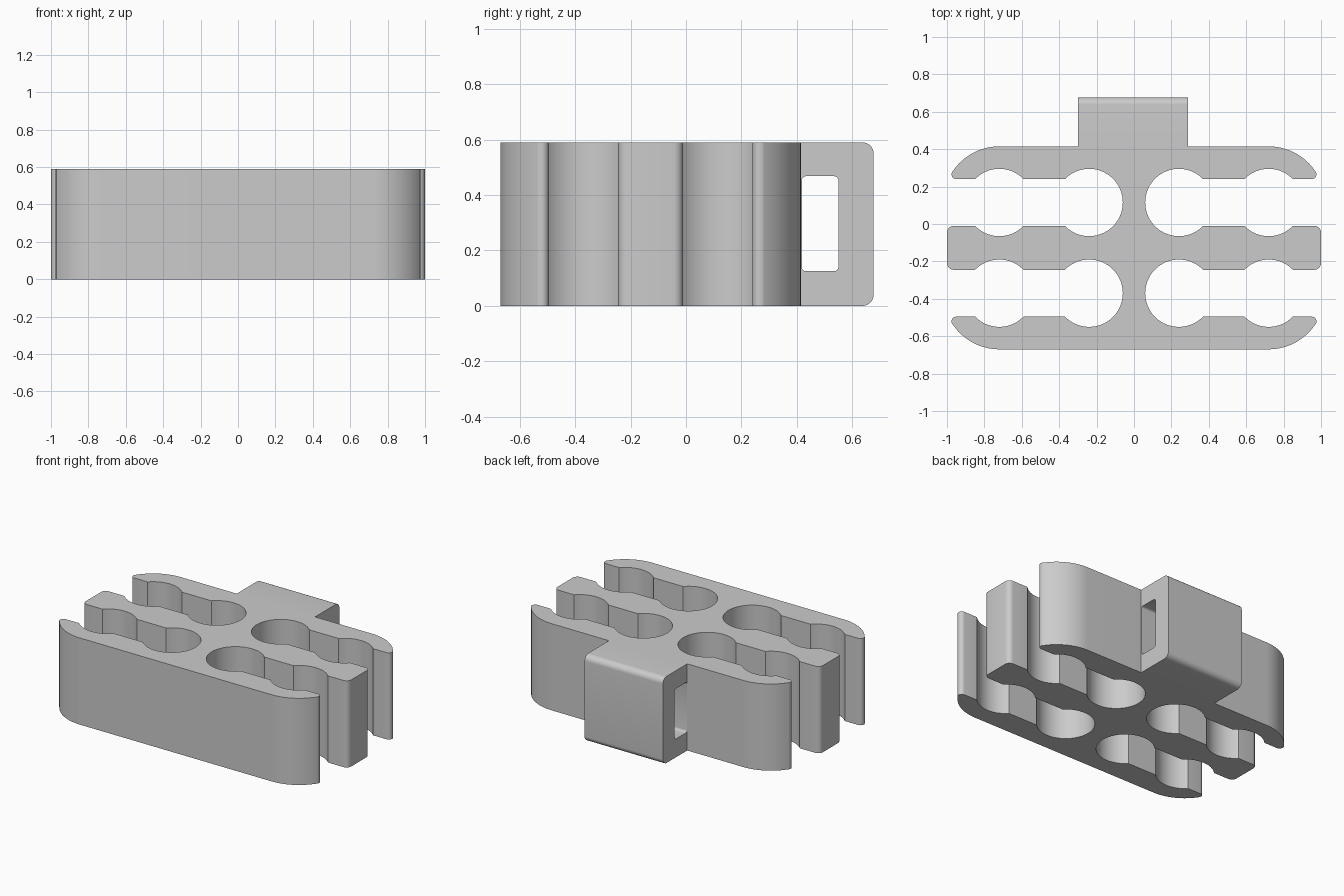
import bpy, bmesh
from math import pi, sin, cos, asin, radians
from mathutils import Vector

cube = bpy.data.objects.get("Cube")
if cube:
    bpy.data.objects.remove(cube, do_unlink=True)

HEIGHT = 0.59
MID_Y = -0.1275                    # symmetry line of the arms
OUTER, GAP_IN, GAP_OUT = 0.5425, 0.1175, 0.3675
HOLE_R, HOLE_V = 0.18, (GAP_IN + GAP_OUT) / 2
BIG_X, SMALL_X = 0.24, 0.72
TAB_L, TAB_R, TAB_BACK = -0.30, 0.29, 0.677

grey = bpy.data.materials.new("Plain grey")
grey.use_nodes = True
colour = (0.6, 0.6, 0.6, 1)
grey.diffuse_color = colour
grey.node_tree.nodes["Principled BSDF"].inputs["Base Color"].default_value = colour


def arc(cx, cy, r, start, end, n):
    return [(cx + r * cos(start + (end - start) * i / n),
             cy + r * sin(start + (end - start) * i / n)) for i in range(n + 1)]


def extruded(name, outline, direction):
    bm = bmesh.new()
    face = bm.faces.new([bm.verts.new(p) for p in outline])
    new = bmesh.ops.extrude_face_region(bm, geom=[face])["geom"]
    bmesh.ops.translate(bm, vec=direction,
                        verts=[g for g in new if isinstance(g, bmesh.types.BMVert)])
    bmesh.ops.recalc_face_normals(bm, faces=bm.faces)
    mesh = bpy.data.meshes.new(name)
    bm.to_mesh(mesh)
    bm.free()
    obj = bpy.data.objects.new(name, mesh)
    bpy.context.collection.objects.link(obj)
    mesh.materials.append(grey)
    return obj


# Quarter outline: middle arm end, one row of clip sockets, outer arm
a = asin((GAP_OUT - HOLE_V) / HOLE_R)
quarter = arc(0.965, GAP_IN - 0.035, 0.035, 0, pi / 2, 5)
quarter += arc(SMALL_X, HOLE_V, HOLE_R, -a, a - pi, 20)
quarter += arc(BIG_X, HOLE_V, HOLE_R, -a, a - 2 * pi, 56)
quarter += arc(SMALL_X, HOLE_V, HOLE_R, pi - a, a, 20)
quarter += arc(0.950, GAP_OUT + 0.026, 0.026, -pi / 2, radians(30), 6)
quarter += arc(0.72, OUTER - 0.30, 0.30, radians(33), pi / 2, 16)

# Mirror the quarter into the full plan, with the belt tab at the back
right_back = [(x, MID_Y + v) for x, v in quarter]
left_back = [(-x, y) for x, y in reversed(right_back)]
left_front = [(-x, MID_Y - v) for x, v in quarter]
right_front = [(-x, y) for x, y in reversed(left_front)]
back = MID_Y + OUTER
tab = [(TAB_R, back), (TAB_R, TAB_BACK), (TAB_L, TAB_BACK), (TAB_L, back)]
plan = right_back + tab + left_back + left_front + right_front
body = extruded("clip_body", [(x, y, 0) for x, y in plan], Vector((0, 0, HEIGHT)))

# Round the top and bottom back edges of the tab
bm = bmesh.new()
bm.from_mesh(body.data)
edges = [e for e in bm.edges
         if all(abs(v.co.y - TAB_BACK) < 0.001 for v in e.verts)
         and abs(e.verts[0].co.z - e.verts[1].co.z) < 0.001]
bmesh.ops.bevel(bm, geom=edges, offset=0.04, segments=8, profile=0.5, affect='EDGES')
bm.to_mesh(body.data)
bm.free()

# Belt slot through the tab
r, y0, y1, z0, z1 = 0.015, 0.418, 0.55, 0.125, 0.468
corners = [(y1 - r, z1 - r), (y0 + r, z1 - r), (y0 + r, z0 + r), (y1 - r, z0 + r)]
slot = []
for i, (y, z) in enumerate(corners):
    slot += arc(y, z, r, i * pi / 2, (i + 1) * pi / 2, 4)
cutter = extruded("slot_cutter", [(-0.4, y, z) for y, z in slot], Vector((0.8, 0, 0)))
cutter.hide_render = True
cut = body.modifiers.new("belt_slot", 'BOOLEAN')
cut.operation = 'DIFFERENCE'
cut.solver = 'EXACT'
cut.object = cutter
bpy.ops.object.select_all(action='DESELECT')
bpy.context.view_layer.objects.active = body
body.select_set(True)
bpy.ops.object.modifier_apply(modifier=cut.name)
bpy.data.objects.remove(cutter, do_unlink=True)

bpy.ops.object.shade_smooth_by_angle(angle=radians(30))
